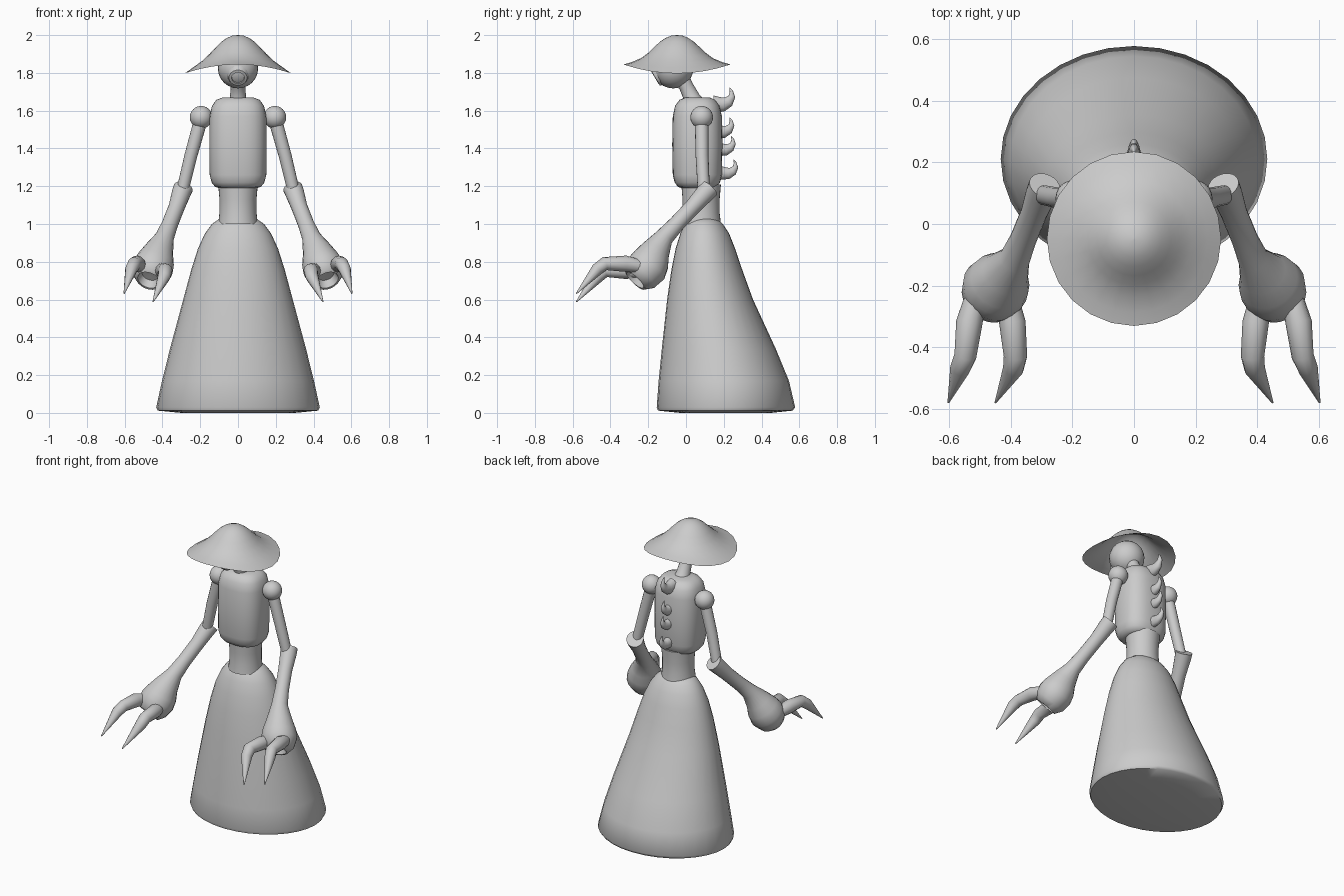
import bpy, bmesh, math
from mathutils import Vector

grey = bpy.data.materials.new("plain grey")
grey.diffuse_color = (0.6, 0.6, 0.6, 1)


def build(name, rings, cap_start=True, cap_end=True, angle=50):
    """Skin a list of equal-sized point rings into one smooth object."""
    bm = bmesh.new()
    loops = [[bm.verts.new(p) for p in ring] for ring in rings]
    n = len(loops[0])
    for a, b in zip(loops, loops[1:]):
        for i in range(n):
            bm.faces.new((a[i], a[(i + 1) % n], b[(i + 1) % n], b[i]))
    if cap_start:
        bm.faces.new(loops[0][::-1])
    if cap_end:
        bm.faces.new(loops[-1])
    bmesh.ops.recalc_face_normals(bm, faces=bm.faces)
    me = bpy.data.meshes.new(name)
    bm.to_mesh(me)
    bm.free()
    me.materials.append(grey)
    ob = bpy.data.objects.new(name, me)
    bpy.context.collection.objects.link(ob)
    bpy.ops.object.select_all(action='DESELECT')
    ob.select_set(True)
    bpy.context.view_layer.objects.active = ob
    bpy.ops.object.shade_smooth_by_angle(angle=math.radians(angle))
    return ob


def oval(y, z, rx, ry, power=2, n=32):
    pts = []
    for i in range(n):
        a = math.tau * i / n
        c, s = math.cos(a), math.sin(a)
        k = (abs(c) ** power + abs(s) ** power) ** (-1 / power)
        pts.append((rx * k * c, y + ry * k * s, z))
    return pts


def tube(name, path, side=1, flat=1.0, n=16, angle=50):
    """Round tube along (x, y, z, radius) points; may turn back into itself."""
    pts = [Vector((p[0] * side, p[1], p[2])) for p in path]
    segs = []
    for a, b in zip(pts, pts[1:]):
        d = (b - a).normalized()
        if segs and d.dot(segs[-1]) < 0:
            d = -d
        segs.append(d)
    rings = []
    for i, p in enumerate(pts):
        t = (segs[max(i - 1, 0)] + segs[min(i, len(segs) - 1)]).normalized()
        u = Vector((1, 0, 0))
        u = (u - t * u.dot(t)).normalized()
        v = t.cross(u)
        r = path[i][3]
        rings.append([p + u * (r * flat * math.cos(math.tau * k / n))
                      + v * (r * math.sin(math.tau * k / n)) for k in range(n)])
    return build(name, rings, angle=angle)


def ball(name, x, y, z, r):
    rings = []
    for i in range(13):
        a = math.pi * i / 12
        s = max(r * math.sin(a), 0.001)
        rings.append([(x + px, py, pz) for px, py, pz in oval(y, z - r * math.cos(a), s, s, n=24)])
    return build(name, rings)


# skirt: (z, half width, front y, back y)
skirt = [(0.0, 0.30, -0.03, 0.45), (0.012, 0.425, -0.148, 0.565), (0.03, 0.433, -0.155, 0.578),
         (0.17, 0.402, -0.145, 0.545), (0.34, 0.36, -0.128, 0.475), (0.6, 0.29, -0.10, 0.355),
         (0.76, 0.247, -0.077, 0.297), (0.87, 0.212, -0.055, 0.26), (0.95, 0.175, -0.03, 0.228),
         (1.0, 0.138, -0.005, 0.195), (1.03, 0.095, 0.02, 0.165)]
build("skirt", [oval((f + b) / 2, z, w, (b - f) / 2) for z, w, f, b in skirt])

# waist and torso
build("waist", [oval(0.08, z, r, r) for z, r in
                ((1.0, 0.105), (1.06, 0.098), (1.13, 0.098), (1.21, 0.105))])
torso = [(1.19, 0.10, 0.085), (1.197, 0.122, 0.103), (1.22, 0.14, 0.12), (1.26, 0.15, 0.13),
         (1.42, 0.152, 0.133), (1.57, 0.15, 0.13), (1.625, 0.138, 0.118), (1.657, 0.115, 0.095),
         (1.67, 0.08, 0.065)]
build("torso", [oval(0.06, z, rx, ry, 2.6) for z, rx, ry in torso])

# neck, head and hollow mouth
tube("neck", [(0, 0.045, 1.63, 0.06), (0, 0.03, 1.67, 0.043), (0, 0.0, 1.73, 0.038),
              (0, -0.03, 1.78, 0.045)])
ball("head", 0, -0.068, 1.825, 0.107)
tube("mouth", [(0, -0.09, 1.824, 0.085), (0, -0.162, 1.774, 0.048), (0, -0.164, 1.773, 0.034),
               (0, -0.135, 1.793, 0.028), (0, -0.134, 1.794, 0.001)], n=20, angle=35)

# hat: round brim drooping to the sides, (radius, z)
hat = [(0.001, 2.0), (0.03, 1.997), (0.06, 1.985), (0.09, 1.965), (0.12, 1.937), (0.15, 1.908),
       (0.19, 1.878), (0.24, 1.857), (0.283, 1.845)]
rings = []
for r, z in hat:
    rings.append([(x, y, z - 0.6 * x * x * min(1, r / 0.28))
                  for x, y, _ in oval(-0.048, z, r, r, n=24)])
build("hat", rings, cap_end=False)

# curled spikes down the back: (base y, base z, size)
for i, (y, z, s) in enumerate(((0.165, 1.635, 1.0), (0.175, 1.49, 0.85),
                               (0.187, 1.395, 0.8), (0.20, 1.27, 0.8))):
    shape = [(-0.02, 0, 0.045), (0.03, -0.002, 0.038), (0.06, 0.012, 0.029),
             (0.078, 0.04, 0.018), (0.075, 0.068, 0.009), (0.065, 0.088, 0.001)]
    tube(f"back_spike_{i + 1}", [(0, y + a * s, z + b * s, r * s) for a, b, r in shape],
         flat=0.8, n=12)

# arms, hollow hands and two-finger claws
for side, tag in ((1, "right"), (-1, "left")):
    ball(f"{tag}_shoulder", 0.195 * side, 0.083, 1.565, 0.06)
    tube(f"{tag}_upper_arm", [(0.2, 0.083, 1.54, 0.036), (0.25, 0.085, 1.36, 0.034),
                              (0.298, 0.095, 1.16, 0.032)], side)
    tube(f"{tag}_forearm_and_hand", [
        (0.29, 0.125, 1.19, 0.052), (0.302, 0.098, 1.16, 0.05), (0.325, 0.035, 1.09, 0.043),
        (0.36, -0.05, 1.0, 0.043), (0.388, -0.115, 0.93, 0.05), (0.418, -0.16, 0.86, 0.078),
        (0.435, -0.185, 0.81, 0.1), (0.45, -0.205, 0.77, 0.109), (0.463, -0.24, 0.732, 0.1),
        (0.473, -0.268, 0.705, 0.072), (0.474, -0.27, 0.703, 0.06),
        (0.465, -0.245, 0.733, 0.045), (0.464, -0.243, 0.735, 0.001)], side, n=20)
    tube(f"{tag}_outer_finger", [(0.515, -0.24, 0.775, 0.035), (0.535, -0.32, 0.79, 0.043),
                                 (0.548, -0.43, 0.79, 0.036), (0.565, -0.47, 0.76, 0.033),
                                 (0.603, -0.58, 0.632, 0.003)], side, n=12)
    tube(f"{tag}_inner_finger", [(0.41, -0.24, 0.75, 0.035), (0.395, -0.32, 0.752, 0.043),
                                 (0.385, -0.43, 0.755, 0.038), (0.392, -0.47, 0.72, 0.034),
                                 (0.45, -0.58, 0.588, 0.003)], side, n=12)
